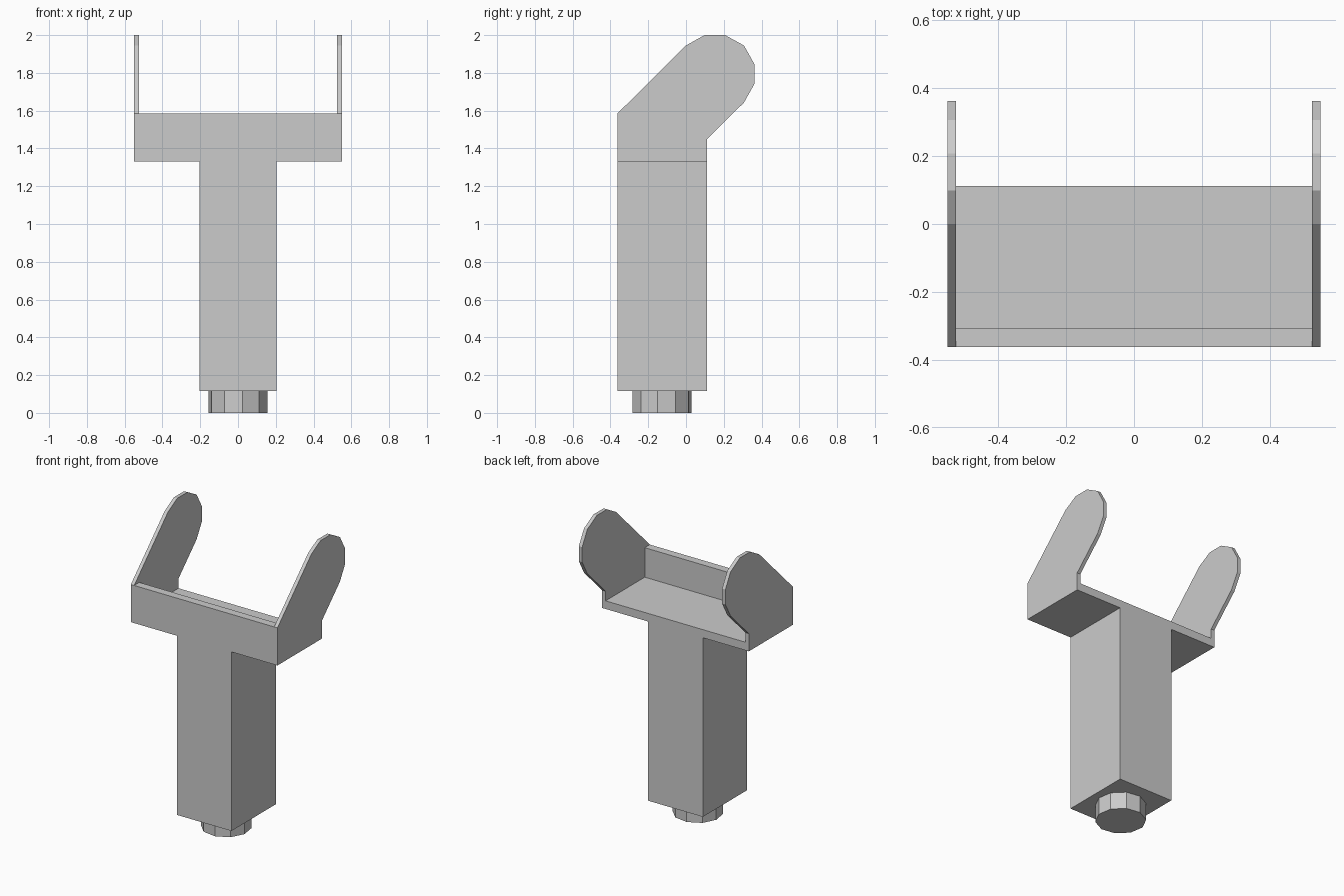
import bpy, bmesh
from math import radians
from mathutils import Matrix

if "Cube" in bpy.data.objects:
    bpy.data.objects.remove(bpy.data.objects["Cube"])


def make_object(name, bm):
    bmesh.ops.recalc_face_normals(bm, faces=bm.faces)
    mesh = bpy.data.meshes.new(name)
    bm.to_mesh(mesh)
    bm.free()
    obj = bpy.data.objects.new(name, mesh)
    bpy.context.collection.objects.link(obj)
    return obj


def extrude_profile(name, profile, x0, x1):
    """Extrude a (y, z) profile along x."""
    bm = bmesh.new()
    face = bm.faces.new([bm.verts.new((x0, y, z)) for y, z in profile])
    res = bmesh.ops.extrude_face_region(bm, geom=[face], use_keep_orig=True)
    verts = [v for v in res["geom"] if isinstance(v, bmesh.types.BMVert)]
    bmesh.ops.translate(bm, verts=verts, vec=(x1 - x0, 0, 0))
    return make_object(name, bm)


FRONT, BACK = -0.363, 0.112
POST_TOP, RIM, WALL = 1.33, 1.585, 0.055
ARM_IN, ARM_OUT = 0.525, 0.55

# Square post
extrude_profile("post", [(FRONT, 0.115), (BACK, 0.115),
                         (BACK, POST_TOP), (FRONT, POST_TOP)], -0.205, 0.205)

# L-shaped cradle: floor plus front wall
extrude_profile("cradle", [(FRONT, POST_TOP), (BACK, POST_TOP),
                           (BACK, POST_TOP + WALL),
                           (FRONT + WALL, POST_TOP + WALL),
                           (FRONT + WALL, RIM), (FRONT, RIM)], -ARM_IN, ARM_IN)

# Thin side arms leaning back with rounded tips
arm = [(FRONT, POST_TOP), (BACK, POST_TOP), (BACK, 1.45), (0.307, 1.643),
       (0.363, 1.743), (0.363, 1.845), (0.307, 1.945), (0.207, 2.0),
       (0.098, 2.0), (0.0, 1.945), (FRONT, RIM)]
for side, s in (("left", -1), ("right", 1)):
    extrude_profile(side + "_arm", arm, s * ARM_IN, s * ARM_OUT)

# Ten-sided peg under the post
bm = bmesh.new()
bmesh.ops.create_cone(bm, cap_ends=True, segments=10, radius1=0.157,
                      radius2=0.157, depth=0.115,
                      matrix=Matrix.Translation((0, -0.127, 0.0575))
                      @ Matrix.Rotation(radians(9), 4, "Z"))
make_object("peg", bm)
